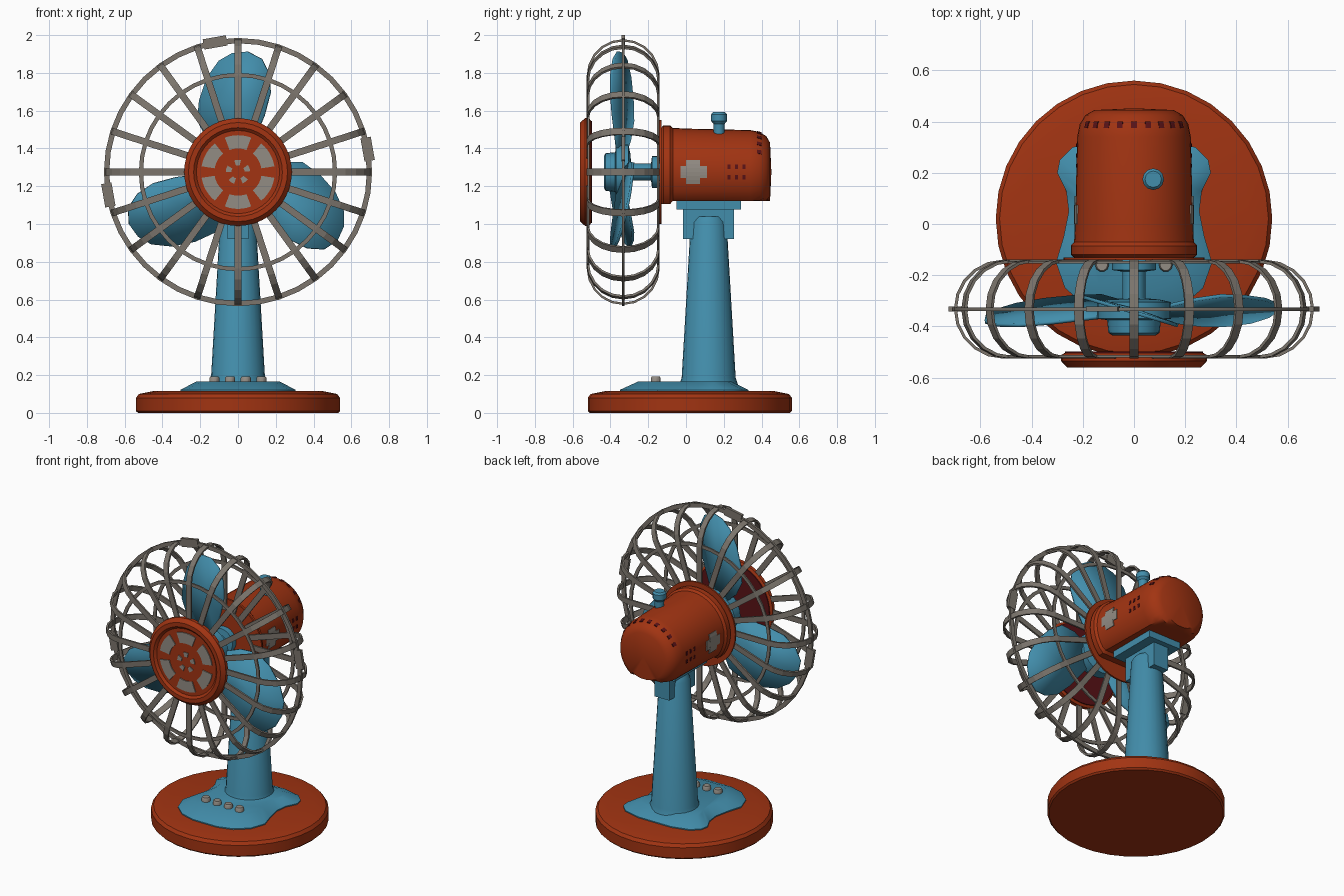
import bpy, bmesh
from math import cos, sin, pi, radians, tau
from mathutils import Matrix, Vector

if "Cube" in bpy.data.objects:
    bpy.data.objects.remove(bpy.data.objects["Cube"], do_unlink=True)


def material(name, rgb):
    m = bpy.data.materials.new(name)
    m.use_nodes = True
    m.diffuse_color = (*rgb, 1)
    m.node_tree.nodes["Principled BSDF"].inputs["Base Color"].default_value = (*rgb, 1)
    return m


ORANGE = material("burnt orange", (0.36, 0.034, 0.006))
BLUE = material("teal blue", (0.055, 0.27, 0.41))
STEEL = material("warm steel", (0.2, 0.178, 0.152))
LIGHT = material("light grey", (0.29, 0.262, 0.23))
MAROON = material("maroon", (0.1, 0.006, 0.008))
HEAD = Vector((0, 0, 1.275))   # fan axis
MAST_Y = 0.12


def finish(bm, name, mat, smooth=False):
    bmesh.ops.remove_doubles(bm, verts=bm.verts, dist=0.0005)
    bmesh.ops.recalc_face_normals(bm, faces=bm.faces)
    me = bpy.data.meshes.new(name)
    bm.to_mesh(me)
    bm.free()
    me.materials.append(mat)
    ob = bpy.data.objects.new(name, me)
    bpy.context.collection.objects.link(ob)
    if smooth:
        bpy.ops.object.select_all(action='DESELECT')
        ob.select_set(True)
        bpy.context.view_layer.objects.active = ob
        bpy.ops.object.shade_smooth_by_angle(angle=radians(35))
    return ob


def spin(bm, profile, axis='Y', centre=HEAD, segs=40, arc=None):
    """Turn (radius, height) points about an axis; an arc in degrees makes a capped slice of a closed profile."""
    a0, a1 = (radians(a) for a in arc) if arc else (0, tau)
    rows = []
    for i in range(segs + 1):
        a = a0 + (a1 - a0) * i / segs
        c, s = cos(a), sin(a)
        rows.append([bm.verts.new(centre + Vector((r * c, h, r * s) if axis == 'Y' else (r * c, r * s, h)))
                     for r, h in profile])
    n = len(profile)
    closed = arc or profile[0][0] > 0
    for p, q in zip(rows, rows[1:]):
        for j in range(n if closed else n - 1):
            k = (j + 1) % n
            bm.faces.new((p[j], p[k], q[k], q[j]))
    if arc:
        bm.faces.new(rows[0])
        bm.faces.new(rows[-1])


def turned(name, mat, profile, smooth=True, **kw):
    bm = bmesh.new()
    spin(bm, profile, **kw)
    bmesh.ops.dissolve_degenerate(bm, edges=bm.edges, dist=0.0005)
    return finish(bm, name, mat, smooth)


def bar(r0, r1, y0, y1):
    return [(r0, y0), (r1, y0), (r1, y1), (r0, y1)]


def box(name, mat, centre, size, turn=0):
    bm = bmesh.new()
    m = Matrix.Translation(centre) @ Matrix.Rotation(turn, 4, 'Y') @ Matrix.Diagonal((*size, 1))
    bmesh.ops.create_cube(bm, size=1, matrix=m)
    return finish(bm, name, mat)


# Base, with its wavy raised plate
turned("base", ORANGE, [(0, 0), (0.53, 0), (0.54, 0.01), (0.54, 0.08), (0.525, 0.1), (0.45, 0.115), (0, 0.115)],
       axis='Z', centre=Vector((0, 0.02, 0)), segs=32)

half = [(0.09, -0.35), (0.19, -0.32), (0.27, -0.25), (0.305, -0.15), (0.275, -0.05), (0.255, 0.05),
        (0.265, 0.13), (0.3, 0.2), (0.29, 0.25), (0.24, 0.3), (0.12, 0.33)]
outline = half + [(-x, y) for x, y in reversed(half)]
bm = bmesh.new()
levels = [[bm.verts.new((x * k, y * k, z)) for x, y in outline]
          for k, z in ((1, 0.11), (1, 0.122), (0.73, 0.165))]
for low, high in zip(levels, levels[1:]):
    for j in range(len(outline)):
        i = j - 1
        bm.faces.new((low[i], low[j], high[j], high[i]))
bm.faces.new(levels[0])
bm.faces.new(levels[-1])
finish(bm, "base_plate", BLUE, True)

for i in range(4):
    turned("button", LIGHT, [(0, 0.15), (0.027, 0.15), (0.027, 0.185), (0.022, 0.192), (0, 0.192)],
           axis='Z', centre=Vector((-0.125 + i * 0.083, -0.16, 0)), segs=10)

# Column and tilt bracket
turned("column", BLUE, [(0, 0.15), (0.155, 0.15), (0.143, 0.185), (0.095, 1.01), (0.075, 1.04), (0, 1.04)],
       axis='Z', centre=Vector((0, MAST_Y, 0)), segs=24)
box("bracket_block", BLUE, (0, MAST_Y, 1.0), (0.11, 0.27, 0.16))
box("bracket_plate", BLUE, (0, MAST_Y, 1.1), (0.24, 0.34, 0.045))

# Motor housing, flattened underneath
bm = bmesh.new()
spin(bm, [(0, -0.13), (0.235, -0.13), (0.247, -0.12), (0.247, -0.085), (0.234, -0.07), (0.23, 0.0),
          (0.222, 0.34), (0.212, 0.39), (0.19, 0.425), (0.155, 0.445), (0, 0.452)])
for v in bm.verts:
    v.co.z = max(v.co.z, 1.105 if v.co.y < -0.08 else 1.122)
bmesh.ops.dissolve_degenerate(bm, edges=bm.edges, dist=0.0005)
finish(bm, "motor_housing", ORANGE, True)
turned("rear_disc", ORANGE, bar(0.02, 0.275, -0.141, -0.13))
turned("oscillation_knob", BLUE, [(0, 1.45), (0.028, 1.45), (0.03, 1.53), (0.042, 1.545), (0.042, 1.58),
                                  (0.032, 1.592), (0, 1.592)],
       axis='Z', centre=Vector((0.075, 0.175, 0)), segs=12)

# Housing vents and side badges
bm = bmesh.new()
for i in range(9):
    a = 30 + i * 15
    spin(bm, [(0.2, 0.375), (0.218, 0.375), (0.211, 0.4), (0.19, 0.4)], segs=2, arc=(a - 3, a + 3))
for side in (0, 180):
    for y in (0.22, 0.26, 0.3):
        for a in (-7, 7):
            spin(bm, bar(0.21, 0.227, y, y + 0.015), segs=2, arc=(side + a - 3, side + a + 3))
finish(bm, "housing_vents", MAROON)
bm = bmesh.new()
for side in (0, 180):
    spin(bm, bar(0.22, 0.233, -0.03, 0.11), segs=4, arc=(side - 8, side + 8))
    spin(bm, bar(0.22, 0.2335, 0.0, 0.075), segs=6, arc=(side - 16, side + 16))
finish(bm, "side_badges", LIGHT)

# Fan hub and shaft
turned("shaft", BLUE, [(0, -0.12), (0.085, -0.12), (0.085, -0.18), (0.045, -0.185), (0.045, -0.29),
                       (0.1, -0.295), (0.145, -0.305), (0.145, -0.37), (0.105, -0.375), (0.1, -0.425),
                       (0.085, -0.435), (0, -0.435)], segs=24)

# Three pitched blades; u runs outward, v sideways
blade = [(0.08, -0.06), (0.17, -0.16), (0.27, -0.215), (0.38, -0.205), (0.5, -0.165), (0.59, -0.1),
         (0.63, -0.03), (0.638, 0.05), (0.6, 0.125), (0.52, 0.165), (0.42, 0.172), (0.3, 0.14),
         (0.18, 0.09), (0.08, 0.05)]
for i in range(3):
    turn = Matrix.Translation(HEAD) @ Matrix.Rotation(i * tau / 3, 4, 'Y')
    bm = bmesh.new()
    rim = [bm.verts.new(turn @ Vector((v, -0.345 - 0.3 * v, u))) for u, v in blade]
    mid = bm.verts.new(turn @ Vector((0, -0.335, 0.36)))
    for j in range(len(rim)):
        bm.faces.new((rim[j - 1], rim[j], mid))
    ob = finish(bm, "fan_blade", BLUE, True)
    solid = ob.modifiers.new("thickness", 'SOLIDIFY')
    solid.thickness = 0.014
    solid.offset = 0

# Cage wires: flat ribbons bent front to back
mid_y, bend, shoulder = -0.3325, 0.1875, 0.51
path = [(0.25, mid_y - bend)]
path += [(shoulder + bend * cos(a), mid_y + bend * sin(a)) for a in [-pi / 2 + pi * i / 10 for i in range(11)]]
path += [(0.2, mid_y + bend)]
bm = bmesh.new()
for i in range(20):
    turn = Matrix.Translation(HEAD) @ Matrix.Rotation(i * tau / 20, 4, 'Y')
    ribbon = [[bm.verts.new(turn @ Vector((r, y, w))) for w in (-0.018, 0.018)] for r, y in path]
    for p, q in zip(ribbon, ribbon[1:]):
        bm.faces.new((*p, q[1], q[0]))
wires = finish(bm, "cage_wires", STEEL)
solid = wires.modifiers.new("thickness", 'SOLIDIFY')
solid.thickness = 0.012
solid.offset = 0

# Cage hoops and clips
turned("outer_hoop", STEEL, bar(0.682, 0.71, mid_y - 0.007, mid_y + 0.007))
for name, y in (("front_hoop", mid_y - bend + 0.004), ("rear_hoop", mid_y + bend - 0.004)):
    turned(name, STEEL, bar(0.503, 0.525, y - 0.005, y + 0.005))
for a in (100, 10, 190):
    t = radians(a)
    box("hoop_clip", STEEL, HEAD + Vector((0.697 * cos(t), mid_y, 0.697 * sin(t))), (0.055, 0.02, 0.125), -t)

# Front cap with raised rim, grey inlays and dark backing
turned("front_cap", ORANGE, [(0, -0.503), (0.27, -0.503), (0.285, -0.512), (0.285, -0.535), (0.262, -0.56),
                             (0.235, -0.56), (0.22, -0.546), (0, -0.546)])
turned("cap_backing", MAROON, bar(0.01, 0.27, -0.504, -0.497))
bm = bmesh.new()
for i in range(6):
    a = 30 + 60 * i
    spin(bm, bar(0.125, 0.195, -0.552, -0.545), segs=6, arc=(a - 21, a + 21))
for i in range(5):
    a = 20 + 72 * i
    spin(bm, bar(0.035, 0.065, -0.552, -0.545), segs=2, arc=(a - 16, a + 16))
finish(bm, "cap_inlays", LIGHT)
